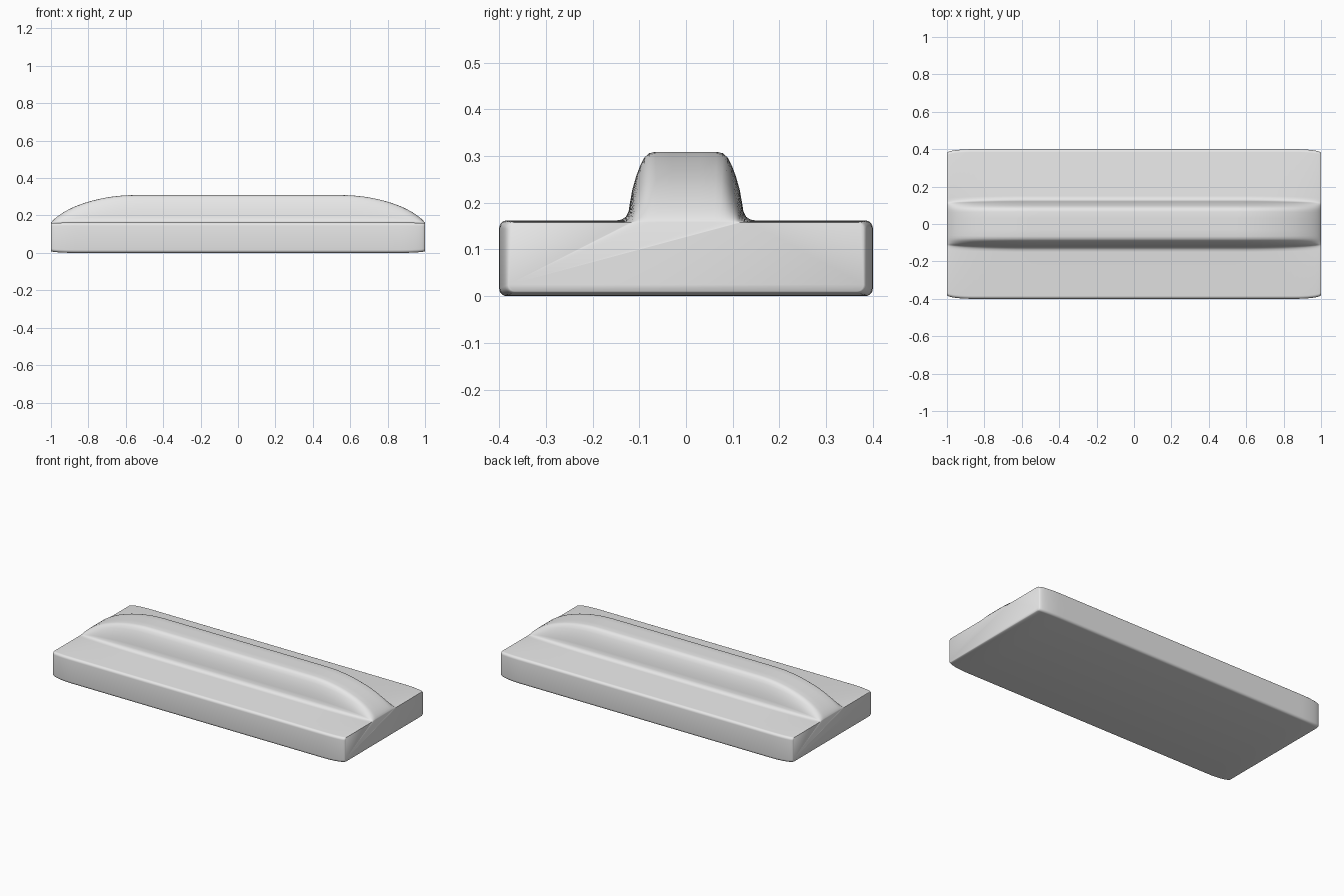
import bpy
import bmesh
from math import sin, cos, pi, sqrt

if "Cube" in bpy.data.objects:
    bpy.data.objects.remove(bpy.data.objects["Cube"], do_unlink=True)

HALF_LENGTH, HALF_WIDTH, SLAB_TOP = 1.0, 0.4, 0.162
CORNER = 0.016       # rounding along the long slab edges
RIDGE_FLAT = 0.55    # ridge keeps full height up to here
END_ROUND = 0.14     # length of the rounded slab ends

grey = bpy.data.materials.new("light_grey")
grey.use_nodes = True
grey.diffuse_color = (0.8, 0.8, 0.8, 1)
grey.node_tree.nodes["Principled BSDF"].inputs["Base Color"].default_value = (0.8, 0.8, 0.8, 1)


def arc(cy, cz, start, steps=5):
    """Quarter turn of a slab corner, counterclockwise."""
    return [(cy + CORNER * cos(start + pi / 2 * i / steps),
             cz + CORNER * sin(start + pi / 2 * i / steps)) for i in range(steps + 1)]


# Half cross-section: slab edge, then the fillet and side of the ridge
half = arc(HALF_WIDTH - CORNER, CORNER, -pi / 2)
half += arc(HALF_WIDTH - CORNER, SLAB_TOP - CORNER, 0)
half += [(0.15, 0.162), (0.138, 0.164), (0.129, 0.17), (0.123, 0.181), (0.12, 0.2),
         (0.115, 0.228), (0.107, 0.256), (0.098, 0.28), (0.089, 0.297),
         (0.079, 0.306), (0.066, 0.309), (0.03, 0.309)]
section = half + [(-y, z) for y, z in reversed(half)]


def shaped(x, y, z):
    """Lower the ridge and round the slab towards both ends."""
    t = max(0, (abs(x) - RIDGE_FLAT) / (HALF_LENGTH - RIDGE_FLAT))
    rise = max(0, 1 - t * t) ** 0.75
    e = max(0, (abs(x) - HALF_LENGTH + END_ROUND) / END_ROUND)
    tuck = 1 - sqrt(max(0, 1 - e * e))
    if z > SLAB_TOP:
        z = SLAB_TOP + (z - SLAB_TOP) * rise
    if abs(y) <= 0.15:
        y *= 1 - 0.08 * (1 - rise)
    else:
        y *= 1 - 0.05 * tuck
    z += tuck * (0.014 * (1 - z / SLAB_TOP) - 0.004)
    return x, y, max(z, 0)


# Stations along the length, denser near the ends
right = [0.3, 0.5]
right += [RIDGE_FLAT + (HALF_LENGTH - END_ROUND - RIDGE_FLAT) * i / 8 for i in range(9)]
right += [HALF_LENGTH - END_ROUND * (1 - sin(pi / 2 * i / 9)) for i in range(1, 10)]
stations = [-x for x in reversed(right)] + [0] + right

bm = bmesh.new()
rings = [[bm.verts.new(shaped(x, y, z)) for y, z in section] for x in stations]
for a, b in zip(rings, rings[1:]):
    for i in range(len(section)):
        j = (i + 1) % len(section)
        bm.faces.new((a[i], a[j], b[j], b[i]))
for ring in (rings[0], rings[-1]):
    bm.faces.new(ring)
bmesh.ops.recalc_face_normals(bm, faces=bm.faces)

mesh = bpy.data.meshes.new("ridged_slab")
bm.to_mesh(mesh)
bm.free()
mesh.materials.append(grey)
slab = bpy.data.objects.new("ridged_slab", mesh)
bpy.context.collection.objects.link(slab)

bpy.ops.object.select_all(action='DESELECT')
slab.select_set(True)
bpy.context.view_layer.objects.active = slab
bpy.ops.object.shade_smooth_by_angle(angle=pi / 3)
